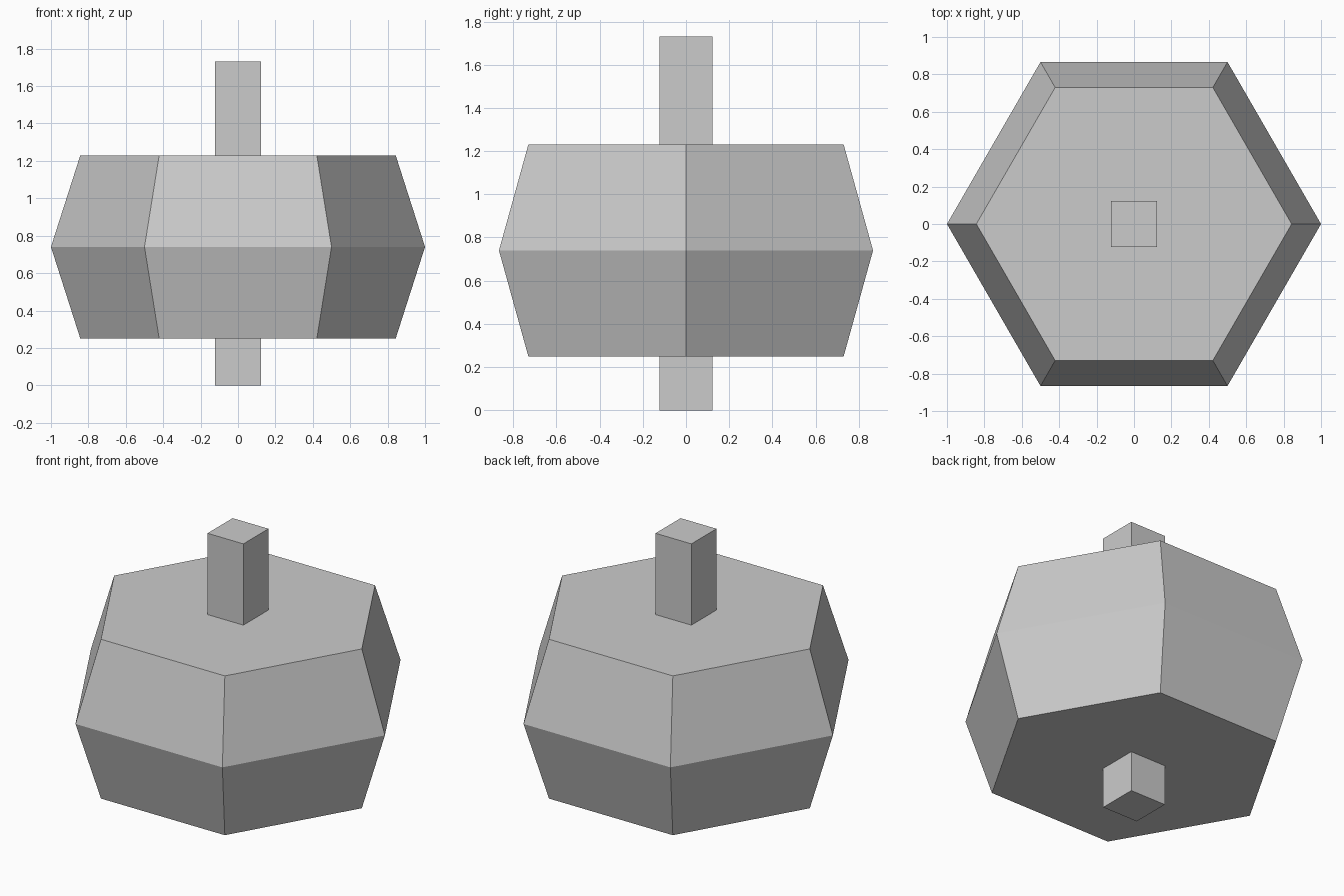
import bpy, bmesh, math

cube = bpy.data.objects.get("Cube")
if cube:
    bpy.data.objects.remove(cube, do_unlink=True)

# One plain grey for everything
GREY = (0.6, 0.6, 0.6, 1)
grey = bpy.data.materials.new("plain grey")
grey.diffuse_color = GREY
grey.use_nodes = True
grey.node_tree.nodes["Principled BSDF"].inputs["Base Color"].default_value = GREY


def stacked_prism(name, sides, profile, turn=0.0):
    """Flat-sided solid from (radius, height) rings, bottom to top."""
    bm = bmesh.new()
    rings = []
    for radius, z in profile:
        angles = [turn + math.tau * i / sides for i in range(sides)]
        rings.append([bm.verts.new((radius * math.cos(a), radius * math.sin(a), z))
                      for a in angles])
    for low, high in zip(rings, rings[1:]):
        for i in range(sides):
            j = (i + 1) % sides
            bm.faces.new((low[i], low[j], high[j], high[i]))
    bm.faces.new(rings[0][::-1])
    bm.faces.new(rings[-1])
    mesh = bpy.data.meshes.new(name)
    bm.to_mesh(mesh)
    bm.free()
    mesh.materials.append(grey)
    obj = bpy.data.objects.new(name, mesh)
    bpy.context.collection.objects.link(obj)
    return obj


# Six-sided body, widest at its middle
stacked_prism("hexagonal_body", 6, [(0.843, 0.25), (1.0, 0.74), (0.843, 1.23)])

# Square shaft running through the body
half = 0.122
stacked_prism("square_shaft", 4, [(half * math.sqrt(2), 0), (half * math.sqrt(2), 1.73)],
              math.pi / 4)
